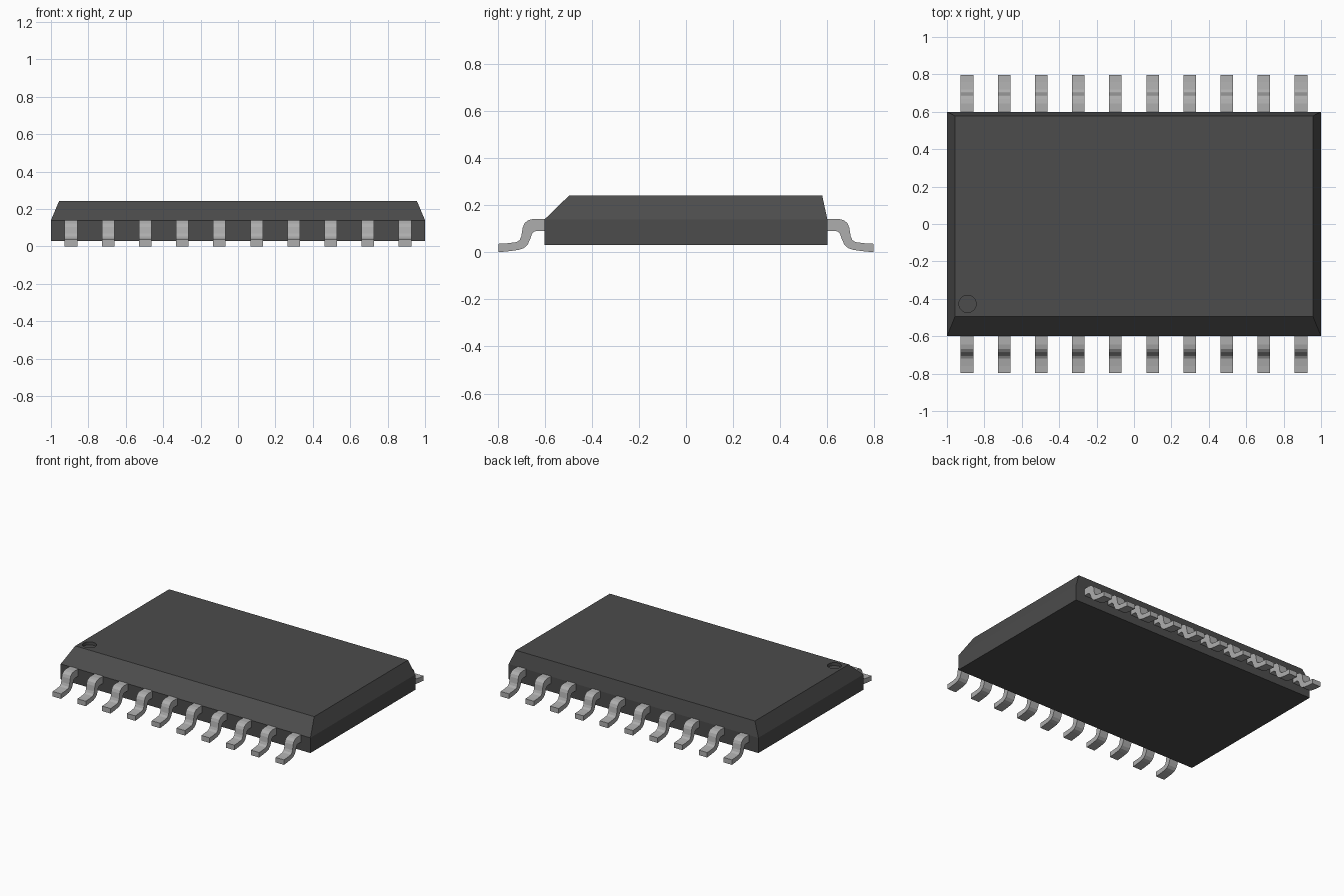
import bpy, bmesh, math

cube = bpy.data.objects.get("Cube")
if cube:
    bpy.data.objects.remove(cube, do_unlink=True)


def material(name, rgb):
    m = bpy.data.materials.new(name)
    m.use_nodes = True
    m.diffuse_color = (*rgb, 1)
    bsdf = m.node_tree.nodes["Principled BSDF"]
    bsdf.inputs["Base Color"].default_value = (*rgb, 1)
    bsdf.inputs["Roughness"].default_value = 0.6
    return m


def make_object(name, bm, mat):
    bmesh.ops.recalc_face_normals(bm, faces=bm.faces)
    mesh = bpy.data.meshes.new(name)
    bm.to_mesh(mesh)
    bm.free()
    mesh.materials.append(mat)
    ob = bpy.data.objects.new(name, mesh)
    bpy.context.collection.objects.link(ob)
    return ob


plastic = material("dark plastic", (0.072, 0.072, 0.072))
metal = material("grey metal", (0.42, 0.42, 0.42))

# Package body: stacked rectangles (half width, y front, y back, z)
bm = bmesh.new()
rings = []
for hx, y0, y1, z in [(1, -0.6, 0.6, 0.03), (1, -0.6, 0.6, 0.14), (0.957, -0.495, 0.578, 0.242)]:
    rings.append([bm.verts.new(p) for p in ((-hx, y0, z), (hx, y0, z), (hx, y1, z), (-hx, y1, z))])
bm.faces.new(rings[0])
bm.faces.new(rings[-1])
for a, b in zip(rings, rings[1:]):
    for i in range(4):
        j = (i + 1) % 4
        bm.faces.new((a[i], a[j], b[j], b[i]))
body = make_object("package_body", bm, plastic)

# Round recess marking the first pin
bm = bmesh.new()
bmesh.ops.create_cone(bm, cap_ends=True, segments=32, radius1=0.046, radius2=0.046, depth=0.06)
bmesh.ops.translate(bm, verts=bm.verts, vec=(-0.89, -0.427, 0.25))
cutter = make_object("recess_cutter", bm, plastic)
cutter.hide_render = True
cutter.hide_set(True)
cutter.display_type = 'WIRE'
cut = body.modifiers.new("pin_one_recess", 'BOOLEAN')
cut.operation = 'DIFFERENCE'
cut.solver = 'EXACT'
cut.object = cutter
bpy.context.view_layer.objects.active = body
body.select_set(True)
bpy.ops.object.modifier_apply(modifier=cut.name)
bpy.data.objects.remove(cutter, do_unlink=True)

# Gull-wing lead: side profile as (distance from centre, height)
PROFILE = [
    (0.59, 0.142), (0.645, 0.142), (0.668, 0.137), (0.685, 0.124), (0.693, 0.105),
    (0.699, 0.068), (0.706, 0.052), (0.72, 0.043), (0.76, 0.038), (0.797, 0.036),
    (0.797, 0.0), (0.755, 0.004), (0.71, 0.01), (0.688, 0.018), (0.672, 0.033),
    (0.662, 0.055), (0.654, 0.078), (0.645, 0.088), (0.635, 0.09), (0.59, 0.09),
]
PIN_COUNT, PITCH, WIDTH = 10, 0.1984, 0.067


def lead_mesh(side):
    bm = bmesh.new()
    face = bm.faces.new([bm.verts.new((-WIDTH / 2, side * y, z)) for y, z in PROFILE])
    ext = bmesh.ops.extrude_face_region(bm, geom=[face])
    moved = [v for v in ext["geom"] if isinstance(v, bmesh.types.BMVert)]
    bmesh.ops.translate(bm, verts=moved, vec=(WIDTH, 0, 0))
    return bm


# Ten leads along the front and ten along the back
for side, label in ((-1, "front"), (1, "back")):
    first = make_object(f"{label}_lead_1", lead_mesh(side), metal)
    for i in range(PIN_COUNT):
        lead = first
        if i:
            lead = bpy.data.objects.new(f"{label}_lead_{i + 1}", first.data)
            bpy.context.collection.objects.link(lead)
        lead.location.x = (i - (PIN_COUNT - 1) / 2) * PITCH
